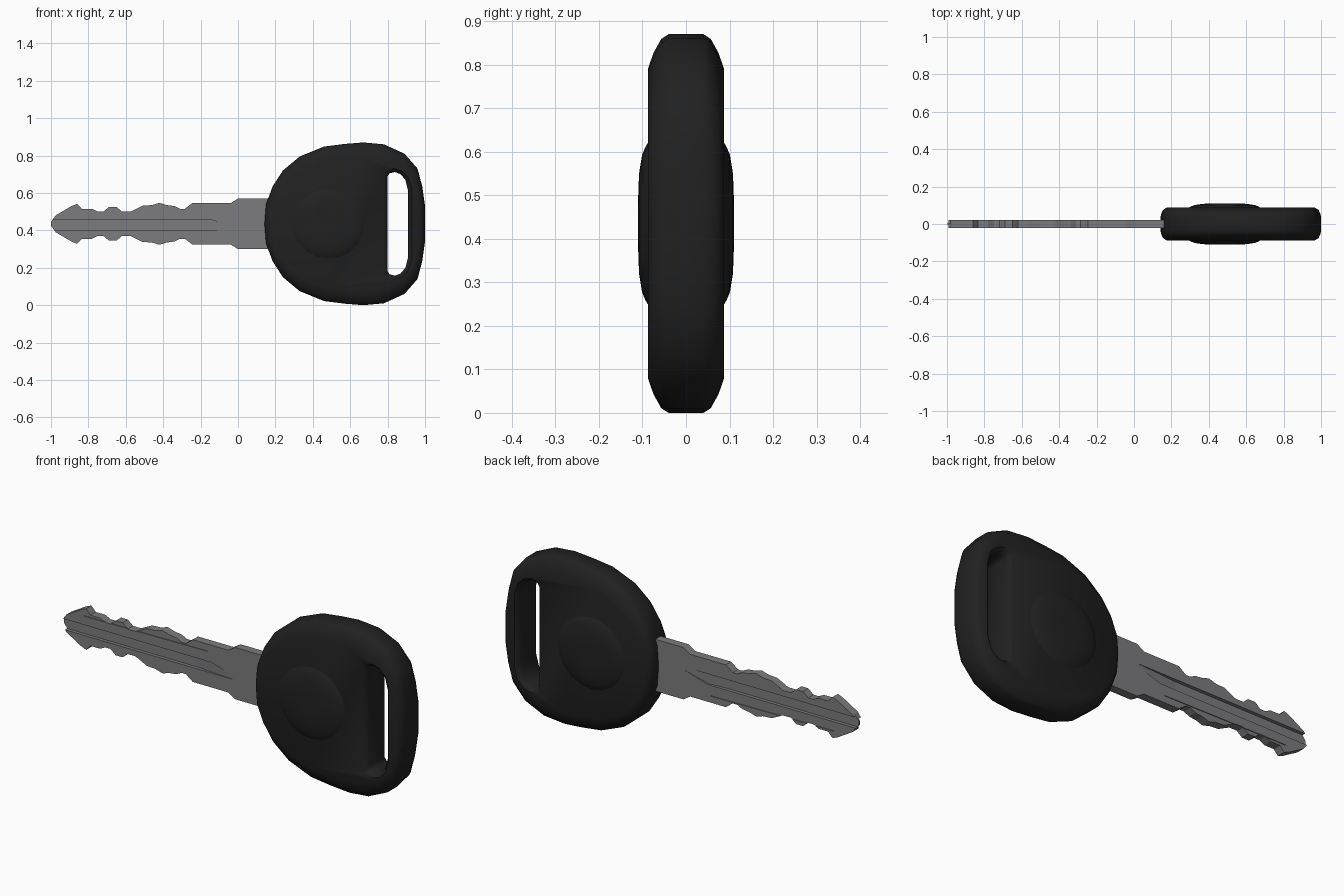
import bpy, bmesh, math

if "Cube" in bpy.data.objects:
    bpy.data.objects.remove(bpy.data.objects["Cube"])

CZ = 0.435  # height of the key's long axis


def material(name, rgb):
    m = bpy.data.materials.new(name)
    m.diffuse_color = (*rgb, 1)
    m.use_nodes = True
    m.node_tree.nodes["Principled BSDF"].inputs["Base Color"].default_value = m.diffuse_color
    return m


BLACK = material("black rubber", (0.015, 0.015, 0.015))
STEEL = material("grey steel", (0.2, 0.2, 0.21))


def loft(name, rings, mat):
    """Skin a stack of equal-length rings and cap both ends."""
    bm = bmesh.new()
    vs = [[bm.verts.new(p) for p in r] for r in rings]
    n = len(rings[0])
    for a, b in zip(vs, vs[1:]):
        for i in range(n):
            j = (i + 1) % n
            bm.faces.new((a[i], a[j], b[j], b[i]))
    bm.faces.new(vs[0])
    bm.faces.new(vs[-1])
    bmesh.ops.recalc_face_normals(bm, faces=bm.faces)
    me = bpy.data.meshes.new(name)
    bm.to_mesh(me)
    bm.free()
    me.materials.append(mat)
    ob = bpy.data.objects.new(name, me)
    bpy.context.collection.objects.link(ob)
    return ob


def mirrored(half):
    """Close a half outline by mirroring it below the axis."""
    low = [(x, 2 * CZ - z) for x, z in reversed(half) if abs(z - CZ) > 1e-4]
    return half + low


def slices(outline, cx, profile):
    """Rings across the thickness: profile rows are (y, x scale, z scale)."""
    rows = [(-y, a, b) for y, a, b in profile] + \
           [(y, a, b) for y, a, b in reversed(profile)]
    return [[(cx + (x - cx) * a, y, CZ + (z - CZ) * b) for x, z in outline]
            for y, a, b in rows]


def activate(ob):
    bpy.ops.object.select_all(action='DESELECT')
    ob.select_set(True)
    bpy.context.view_layer.objects.active = ob


def cut(ob, cutter):
    cutter.hide_render = True
    mod = ob.modifiers.new("cut", 'BOOLEAN')
    mod.operation = 'DIFFERENCE'
    mod.solver = 'EXACT'
    mod.object = cutter
    activate(ob)
    bpy.ops.object.modifier_apply(modifier=mod.name)
    bpy.data.objects.remove(cutter)


def smooth(ob, deg):
    activate(ob)
    bpy.ops.object.shade_smooth_by_angle(angle=math.radians(deg))


# Head: rounded grip with soft edges
head_half = [(0.142, CZ), (0.15, 0.54), (0.185, 0.635), (0.24, 0.72), (0.33, 0.795),
             (0.46, 0.848), (0.57, 0.862), (0.67, 0.87), (0.78, 0.86), (0.89, 0.81),
             (0.96, 0.73), (0.985, 0.635), (1.0, 0.53)]
head = loft("head", slices(mirrored(head_half), 0.571,
            [(0.087, 0.925, 0.82), (0.075, 0.97, 0.9), (0.057, 0.99, 0.975),
             (0.04, 1, 1)]), BLACK)

# Key ring slot, flared at both faces
slot_half = [(0.80, 0.69), (0.81, 0.705), (0.84, 0.712), (0.87, 0.70),
             (0.895, 0.67), (0.91, 0.61)]
cut(head, loft("slot_cutter", slices(mirrored(slot_half), 0.855,
               [(0.12, 1.8, 1.12), (0.087, 1.35, 1.07), (0.075, 1.12, 1.025),
                (0.06, 1, 1)]), BLACK))
smooth(head, 40)

# Raised round pads on both faces
circle = [(0.485 + 0.195 * math.cos(i * math.tau / 20),
           CZ + 0.19 * math.sin(i * math.tau / 20)) for i in range(20)]
pads = loft("round_pads", slices(circle, 0.485,
            [(0.11, 0.3, 0.3), (0.108, 0.6, 0.6), (0.101, 0.83, 0.83),
             (0.093, 0.93, 0.93), (0.085, 1, 1)]), BLACK)
smooth(pads, 40)

# Blade: double-sided bitting, mirrored about the axis
blade_half = [(-1.0, 0.445), (-0.975, 0.48), (-0.89, 0.53), (-0.86, 0.542),
              (-0.835, 0.515), (-0.78, 0.515), (-0.75, 0.50), (-0.72, 0.50),
              (-0.69, 0.525), (-0.65, 0.525), (-0.62, 0.50), (-0.575, 0.50),
              (-0.51, 0.532), (-0.46, 0.535), (-0.42, 0.547), (-0.38, 0.535),
              (-0.34, 0.53), (-0.31, 0.515), (-0.285, 0.515), (-0.245, 0.545),
              (-0.04, 0.545), (0.0, 0.57), (0.25, 0.57)]
blade = loft("blade", slices(mirrored(blade_half), 0, [(0.022, 1, 1)]), STEEL)

# Milled grooves: rows are (x, floor y, z low, z high); the back is turned half round
wide = [(-1.1, -0.004, 0.40, 0.455), (-0.24, -0.004, 0.40, 0.455),
        (-0.14, -0.012, 0.40, 0.455), (0.005, -0.0225, 0.40, 0.412)]
fine = [(-0.87, -0.018, 0.50, 0.504), (-0.16, -0.018, 0.507, 0.511)]
for s in (1, -1):
    for rows in (wide, fine):
        rings = [[(x, s * y, CZ + s * (z - CZ)) for y, z in
                  ((-0.1, z0), (-0.1, z1), (d, z1), (d, z0))]
                 for x, d, z0, z1 in rows]
        cut(blade, loft("groove_cutter", rings, STEEL))
